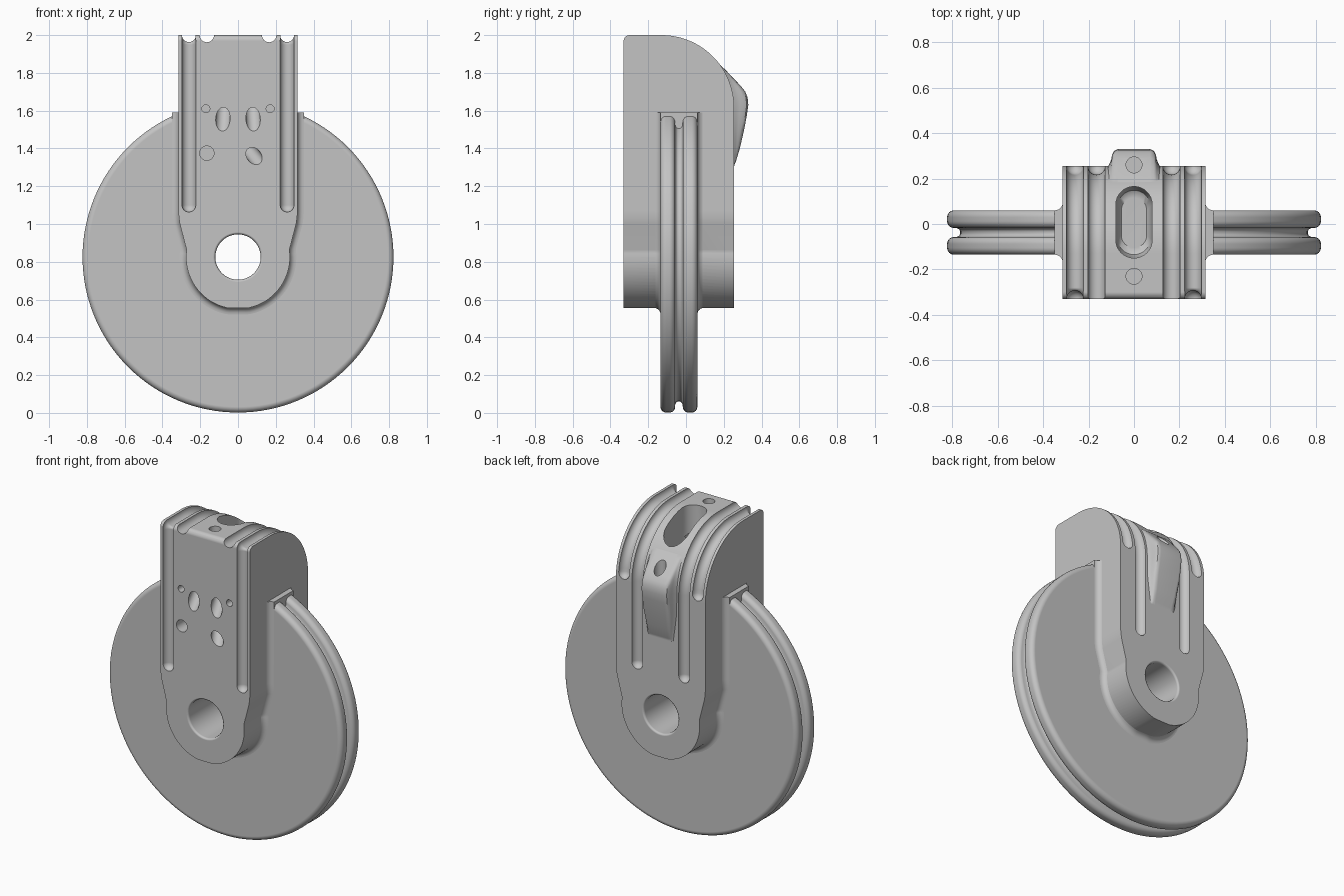
import bpy, bmesh
from math import sin, cos, pi, radians, sqrt
from mathutils import Vector

if "Cube" in bpy.data.objects:
    bpy.data.objects.remove(bpy.data.objects["Cube"], do_unlink=True)

grey = bpy.data.materials.new("plain grey")
grey.use_nodes = True
grey.diffuse_color = (0.55, 0.55, 0.55, 1)
grey.node_tree.nodes["Principled BSDF"].inputs["Base Color"].default_value = grey.diffuse_color

AXLE_Z = 0.825            # height of the wheel axis
FRONT, BACK = -0.33, 0.255
BEND_Y, BEND_Z, BEND_R = -0.13, 1.615, 0.385   # rounded back shoulder


def arc(cx, cy, r, start, end, n):
    """Points on an arc, angles in degrees."""
    return [(cx + r * cos(radians(start + (end - start) * i / n)),
             cy + r * sin(radians(start + (end - start) * i / n))) for i in range(n + 1)]


def loft(name, rings, closed=False):
    """Skin a list of equal rings, capped unless the rings close on themselves."""
    bm = bmesh.new()
    loops = [[bm.verts.new(p) for p in ring] for ring in rings]
    n = len(loops[0])
    pairs = list(zip(loops, loops[1:])) + ([(loops[-1], loops[0])] if closed else [])
    for a, b in pairs:
        for i in range(n):
            j = (i + 1) % n
            bm.faces.new((a[i], a[j], b[j], b[i]))
    if not closed:
        bm.faces.new(loops[0])
        bm.faces.new(loops[-1])
    bmesh.ops.recalc_face_normals(bm, faces=bm.faces)
    mesh = bpy.data.meshes.new(name)
    bm.to_mesh(mesh)
    bm.free()
    mesh.materials.append(grey)
    obj = bpy.data.objects.new(name, mesh)
    bpy.context.collection.objects.link(obj)
    return obj


def combine(target, tool, operation):
    """Apply a boolean and discard the tool."""
    mod = target.modifiers.new("boolean", 'BOOLEAN')
    mod.object, mod.operation, mod.solver = tool, operation, 'EXACT'
    graph = bpy.context.evaluated_depsgraph_get()
    mesh = bpy.data.meshes.new_from_object(target.evaluated_get(graph))
    target.modifiers.clear()
    target.data = mesh
    bpy.data.objects.remove(tool, do_unlink=True)


def drill(start, direction, r, depth, n=32):
    """Round hole cutter starting a little outside the surface."""
    d = Vector(direction).normalized()
    u = d.orthogonal().normalized()
    v = d.cross(u)
    ring = [u * r * cos(2 * pi * i / n) + v * r * sin(2 * pi * i / n) for i in range(n)]
    return loft("drill", [[Vector(start) + d * t + p for p in ring] for t in (-0.12, depth)])


def tube(path, x, r, n=24):
    """Round-ended groove cutter along a (y, z) path."""
    pts = [Vector((x, y, z)) for y, z in path]
    sections = []
    for i, p in enumerate(pts):
        t = (pts[min(i + 1, len(pts) - 1)] - pts[max(i - 1, 0)]).normalized()
        sections.append((p, t, r))
    caps = [radians(a) for a in (82, 60, 40, 20)]
    p, t, _ = sections[0]
    head = [(p - t * r * sin(a), t, r * cos(a)) for a in caps]
    p, t, _ = sections[-1]
    tail = [(p + t * r * sin(a), t, r * cos(a)) for a in reversed(caps)]
    side = Vector((1, 0, 0))
    rings = []
    for p, t, rad in head + sections + tail:
        up = side.cross(t)
        rings.append([p + side * rad * cos(2 * pi * i / n) + up * rad * sin(2 * pi * i / n)
                      for i in range(n)])
    return loft("groove", rings)


def outline(grow, top):
    """Front outline of the bracket as (x, z), widened by grow."""
    w = 0.315 + grow
    right = [(w, top), (w, 1.07), (w - 0.002, 1.035), (w - 0.007, 1.0)]
    bottom = arc(0, AXLE_Z, 0.275 + grow, 8, -188, 48)
    bottom = [(x, max(z, 0.555 - grow)) for x, z in bottom]
    return right + bottom + [(-x, z) for x, z in reversed(right)]


# Bracket: side profile trimmed by the front outline
profile = [(FRONT, 0.4)] + arc(FRONT + 0.03, 1.97, 0.03, 180, 90, 6) \
    + arc(BEND_Y, BEND_Z, BEND_R, 90, 0, 32) + [(BACK, 0.4)]
bracket = loft("bracket", [[(x, y, z) for y, z in profile] for x in (-0.315, 0.315)])
# Trim the width slightly outside the block so the sides stay clean
trim = [(x * 1.0001, z) for x, z in outline(0, 2.3)]
combine(bracket, loft("trim", [[(x, y, z) for x, z in trim] for y in (-0.6, 0.6)]), 'INTERSECT')

# Fillet collar where the bracket meets the wheel
FIL = 0.035
levels = [(FIL * (1 - cos(a)) - 0.001, FIL * (1 - sin(a)))
          for a in (radians(15 * i) for i in range(7))]
collar_levels = [(d, -0.135 - h) for d, h in levels] + [(d, 0.06 + h) for d, h in reversed(levels)]
collar = loft("collar", [[(x, y, z) for x, z in outline(d, 1.59)] for d, y in collar_levels])
combine(bracket, collar, 'UNION')

# Raised nose on the back
nose_profile = [(1.28, 0.24), (1.33, 0.264), (1.4, 0.285), (1.5, 0.308), (1.58, 0.323), (1.63, 0.33),
                (1.67, 0.326), (1.7, 0.314), (1.73, 0.291), (1.77, 0.253), (1.82, 0.205), (1.89, 0.12)]
rings = []
for z, y in nose_profile:
    surface = BACK if z < BEND_Z else BEND_Y + sqrt(BEND_R ** 2 - (z - BEND_Z) ** 2)
    p = y - surface
    k = min(1, 0.78 + max(0, z - 1.28))
    half = [(0.118, 0.08), (0.118, surface - 0.008), (0.108, surface + 0.15 * p),
            (0.1, surface + 0.4 * p), (0.097, surface + 0.65 * p),
            (0.088, surface + 0.88 * p), (0.07, y)]
    rings.append([(x * k, yy, z) for x, yy in half] + [(-x * k, yy, z) for x, yy in reversed(half)])
combine(bracket, loft("nose", rings), 'UNION')

# Cord grooves: outer pair up the front and over, inner pair over and down the back
corner = arc(FRONT + 0.05, 1.95, 0.05, 180, 90, 8)
outer = [(FRONT, 1.1)] + corner + arc(BEND_Y, BEND_Z, BEND_R, 90, 6, 28)
inner = [(-0.5, 2)] + arc(BEND_Y, BEND_Z, BEND_R, 90, 0, 32) + [(BACK, 1.11)]
for s in (-1, 1):
    combine(bracket, tube(outer, s * 0.26, 0.037), 'DIFFERENCE')
    combine(bracket, tube(inner, s * 0.165, 0.038), 'DIFFERENCE')

# Slot in the top
stadium = arc(0, 0.085, 0.08, 0, 180, 16) + arc(0, -0.07, 0.08, 180, 360, 16)
slot = [(0.7, 1.66), (0.9, 1.68), (1, 1.73), (1, 2.2)]
combine(bracket, loft("slot", [[(x * k, y * k, z) for x, y in stadium] for k, z in slot]), 'DIFFERENCE')

# Axle bore with eased rims
bore = [(0.132, -0.4), (0.132, FRONT), (0.124, FRONT + 0.005), (0.12, FRONT + 0.014),
        (0.12, BACK - 0.014), (0.124, BACK - 0.005), (0.132, BACK), (0.132, 0.4)]
combine(bracket, loft("bore", [[(x, y, z) for x, z in arc(0, AXLE_Z, r, 0, 354, 59)]
                               for r, y in bore]), 'DIFFERENCE')

# Cord holes in the front, top and nose
holes = [((-0.17, FRONT, 1.61), (0, 1, 0), 0.021, 0.15),
         ((0.17, FRONT, 1.61), (0, 1, 0), 0.021, 0.15),
         ((-0.165, FRONT, 1.375), (0, 1, 0), 0.038, 0.18),
         ((-0.08, FRONT, 1.555), (0.05, 0.6, 0.8), 0.038, 0.34),
         ((0.08, FRONT, 1.555), (-0.05, 0.6, 0.8), 0.038, 0.34),
         ((0.085, FRONT, 1.36), (-0.4, 0.75, 0.5), 0.038, 0.24),
         ((0, -0.23, 2), (0, 0, -1), 0.035, 0.2),
         ((0, 0.26, 1.76), (0, 0, -1), 0.035, 0.15)]
for hole in holes:
    combine(bracket, drill(*hole), 'DIFFERENCE')

# Wheel: rounded double rim with a cord groove, turned about the axle
MID = -0.0375
half = [(0.16, 0.0975)] + [(r, y) for y, r in arc(0.0675, 0.793, 0.03, 0, 90, 6)] \
    + [(r, y) for y, r in arc(0.05, 0.793, 0.03, 90, 170, 6)] \
    + [(0.782, 0.02), (0.77, 0.014), (0.765, 0.006)]
section = [(r, MID + y) for r, y in half] + [(r, MID - y) for r, y in reversed(half)]
STEPS = 128
wheel = loft("wheel", [[(r * sin(a), y, AXLE_Z + r * cos(a)) for r, y in section]
                       for a in (2 * pi * i / STEPS for i in range(STEPS))], closed=True)

# Smooth shading with crisp edges
bpy.ops.object.select_all(action='DESELECT')
for obj in (bracket, wheel):
    obj.select_set(True)
    bpy.context.view_layer.objects.active = obj
bpy.ops.object.shade_smooth_by_angle(angle=radians(35))
for obj in (bracket, wheel):
    obj.modifiers.new("weighted normals", 'WEIGHTED_NORMAL').keep_sharp = True
